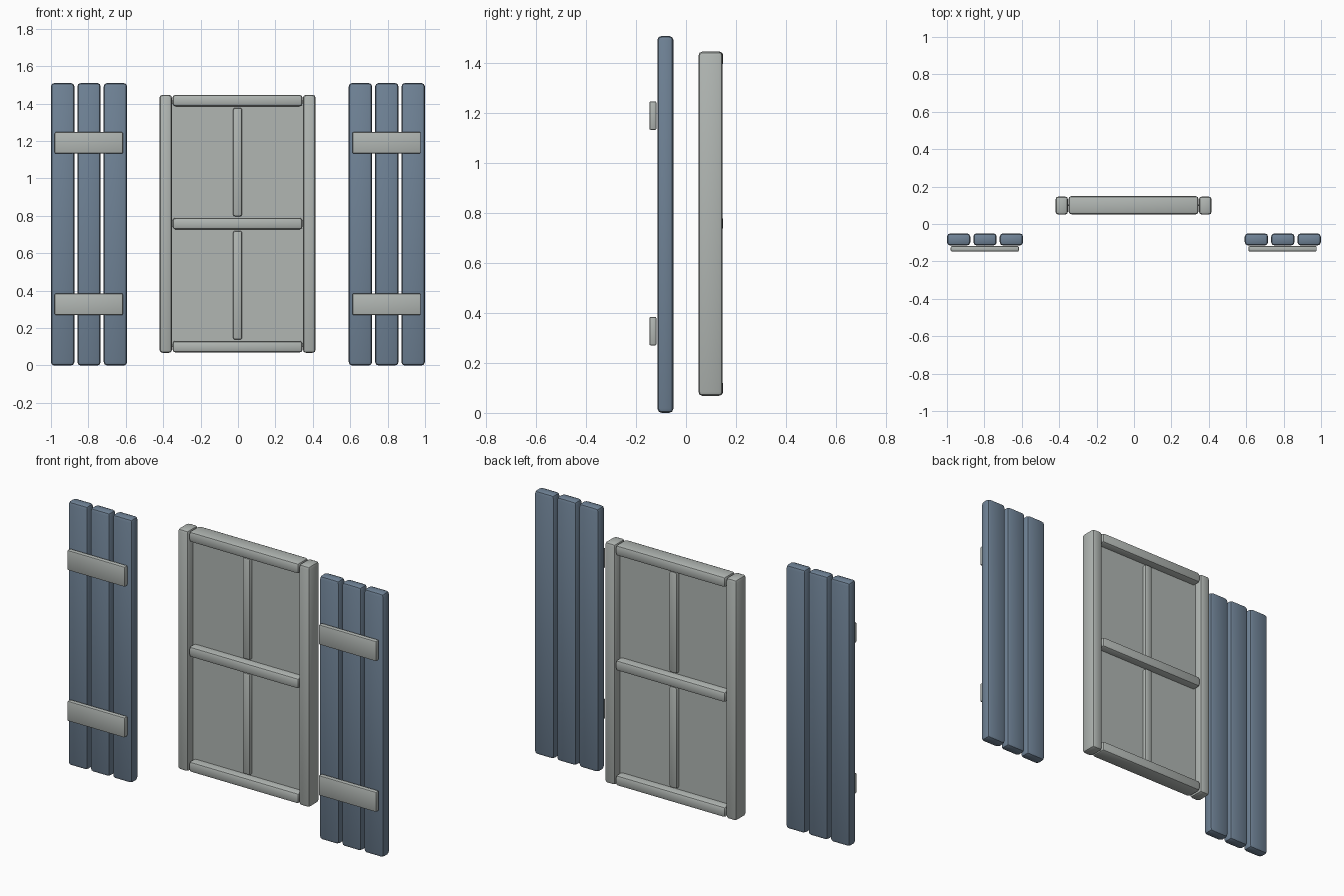
import bpy
import bmesh
from mathutils import Vector

cube = bpy.data.objects.get("Cube")
if cube:
    bpy.data.objects.remove(cube, do_unlink=True)


def material(name, rgb):
    m = bpy.data.materials.new(name)
    m.use_nodes = True
    color = (*rgb, 1.0)
    m.diffuse_color = color
    m.node_tree.nodes["Principled BSDF"].inputs["Base Color"].default_value = color
    return m


BLUE = material("slate blue paint", (0.16, 0.225, 0.305))
GREY = material("pale grey paint", (0.44, 0.47, 0.45))


def board(name, x, y, z, mat, chamfer=0.0):
    """Box spanning the given (min, max) ranges, with worn chamfered edges."""
    lo, hi = Vector((x[0], y[0], z[0])), Vector((x[1], y[1], z[1]))
    center, size = (lo + hi) / 2, hi - lo
    bm = bmesh.new()
    bmesh.ops.create_cube(bm, size=1)
    bmesh.ops.scale(bm, vec=size, verts=bm.verts)
    if chamfer:
        bmesh.ops.bevel(bm, geom=bm.edges[:], offset=chamfer, segments=2,
                        profile=0.5, affect='EDGES')
    mesh = bpy.data.meshes.new(name)
    bm.to_mesh(mesh)
    bm.free()
    mesh.materials.append(mat)
    obj = bpy.data.objects.new(name, mesh)
    obj.location = center
    bpy.context.collection.objects.link(obj)
    bpy.ops.object.select_all(action='DESELECT')
    obj.select_set(True)
    bpy.context.view_layer.objects.active = obj
    bpy.ops.object.shade_smooth_by_angle(angle=0.4)
    return obj


# Shutters: three upright planks held by two battens
for side, start in (("right", -1.0), ("left", 0.592)):
    for i in range(3):
        x0 = start + 0.141 * i
        board(f"{side}_shutter_plank_{i + 1}", (x0, x0 + 0.125),
              (-0.115, -0.05), (0.0, 1.51), BLUE, 0.018)
    for level, z in (("lower", 0.27), ("upper", 1.133)):
        board(f"{side}_shutter_{level}_batten", (start + 0.02, start + 0.385),
              (-0.147, -0.118), (z, z + 0.115), GREY, 0.007)

# Window frame: two full-height stiles
for side, x in (("right", (-0.42, -0.353)), ("left", (0.347, 0.415))):
    board(f"{side}_stile", x, (0.05, 0.147), (0.068, 1.447), GREY, 0.016)

# Rails between the stiles
for name, z in (("bottom", 0.07), ("middle", 0.728), ("top", 1.386)):
    board(f"{name}_rail", (-0.35, 0.345), (0.052, 0.149),
          (z, z + 0.061), GREY, 0.015)

# Upright glazing bars
for name, z in (("lower", (0.138, 0.72)), ("upper", (0.797, 1.378))):
    board(f"{name}_glazing_bar", (-0.027, 0.022), (0.075, 0.125), z, GREY, 0.012)

# Thin pane behind the bars
board("window_pane", (-0.38, 0.375), (0.097, 0.103), (0.1, 1.416), GREY)
